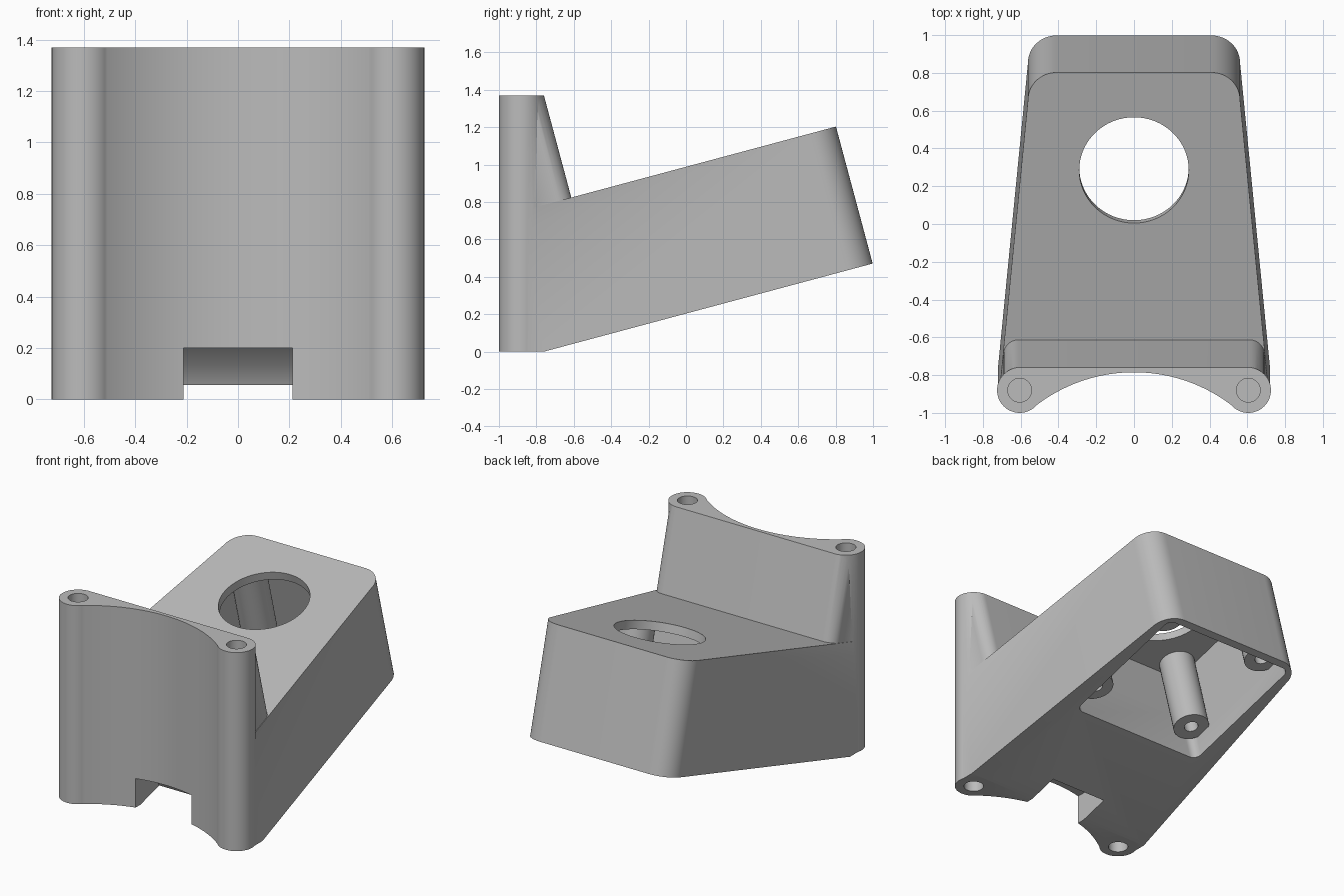
import bpy, bmesh
from math import sin, cos, pi, radians, atan2
from mathutils import Matrix

cube = bpy.data.objects.get("Cube")
if cube:
    bpy.data.objects.remove(cube, do_unlink=True)

grey = bpy.data.materials.new("plain grey")
grey.use_nodes = True
grey.diffuse_color = (0.5, 0.5, 0.5, 1)
grey.node_tree.nodes["Principled BSDF"].inputs["Base Color"].default_value = (0.5, 0.5, 0.5, 1)

# Frame of the inclined housing: its underside starts at y = -0.76, z = 0
TILT = Matrix.Translation((0, -0.76, 0)) @ Matrix.Rotation(radians(15), 4, 'X')
UPRIGHT = Matrix.Identity(4)


def prism(name, pts, low, high, frame=UPRIGHT):
    """Extrude a closed plan outline between two heights."""
    bm = bmesh.new()
    face = bm.faces.new([bm.verts.new((x, y, low)) for x, y in pts])
    new = bmesh.ops.extrude_face_region(bm, geom=[face])["geom"]
    bmesh.ops.translate(bm, vec=(0, 0, high - low),
                        verts=[v for v in new if isinstance(v, bmesh.types.BMVert)])
    bmesh.ops.recalc_face_normals(bm, faces=bm.faces)
    bm.transform(frame)
    mesh = bpy.data.meshes.new(name)
    bm.to_mesh(mesh)
    bm.free()
    mesh.materials.append(grey)
    obj = bpy.data.objects.new(name, mesh)
    bpy.context.collection.objects.link(obj)
    return obj


def arc(cx, cy, r, start, end, steps=12):
    angles = [start + (end - start) * i / steps for i in range(steps + 1)]
    return [(cx + r * cos(a), cy + r * sin(a)) for a in angles]


def rod(name, x, y, r, low, high, frame=UPRIGHT, sides=48):
    return prism(name, arc(x, y, r, 0, 2 * pi, sides)[:-1], low, high, frame)


def combine(target, tool, operation):
    mod = target.modifiers.new(operation, 'BOOLEAN')
    mod.operation, mod.object, mod.solver = operation, tool, 'EXACT'
    bpy.context.view_layer.objects.active = target
    bpy.ops.object.modifier_apply(modifier=mod.name)
    bpy.data.objects.remove(tool, do_unlink=True)


def tapered(rear, r, inset=0):
    """Plan narrowing to the rear, with rounded rear corners."""
    x = 0.72 - inset - 0.095 * (rear - r)
    half = [(0.72 - inset, -0.6), (0.72 - inset, 0)] + arc(x - r, rear - r, r, 0, pi / 2)
    return half + [(-px, py) for px, py in reversed(half)]


def mirrored(pts):
    return pts + [(-x, y) for x, y in reversed(pts)]


# Inclined housing and the taller mounting wedge in front of it
body = prism("bracket_body", tapered(1.82, 0.15), 0, 0.758, TILT)
combine(body, prism("wedge", tapered(0.355, 0.08, 0.003), 0.3, 1.8, TILT), 'UNION')

# Trim to the mounting height and the concave front face
COL_X, COL_Y, COL_R = 0.605, -0.88, 0.12
ARC_Y, ARC_R = -1.635, 0.85
side = atan2(COL_Y - ARC_Y, COL_X)
plan = arc(0, ARC_Y, ARC_R, pi - side, side, 40)
plan += [(COL_X, COL_Y), (0.9, COL_Y), (0.9, 1.3), (-0.9, 1.3), (-0.9, COL_Y), (-COL_X, COL_Y)]
combine(body, prism("front_trim", plan, 0, 1.37), 'INTERSECT')

# Screw columns with blind holes at both ends
for s in (-1, 1):
    combine(body, rod("column", s * COL_X, COL_Y, COL_R, 0, 1.37), 'UNION')
    for low, high in ((-0.1, 0.35), (1.02, 1.5)):
        combine(body, rod("column_hole", s * COL_X, COL_Y, 0.063, low, high), 'DIFFERENCE')

# Hollow open at the underside, with a round window in the roof
r = 0.05
right = arc(0.5 - r, 0.81 + r, r, -pi / 2, 0, 6) + arc(0.5 - r, 1.77 - r, r, 0, pi / 2, 6)
combine(body, prism("cavity", mirrored(right), -0.1, 0.7, TILT), 'DIFFERENCE')
combine(body, rod("window", 0, 1.285, 0.29, 0.6, 0.9, TILT, 64), 'DIFFERENCE')

# Cable notch at the bottom of the front face, profile drawn in y and z
SIDEWAYS = Matrix(((0, 0, 1, 0), (1, 0, 0, 0), (0, 1, 0, 0), (0, 0, 0, 1)))
notch = [(-1.2, -0.1), (-0.5, -0.1), (-0.555, 0.055), (-0.6, 0.13), (-0.68, 0.2), (-1.2, 0.2)]
combine(body, prism("notch", notch, -0.213, 0.213, SIDEWAYS), 'DIFFERENCE')

# Four screw posts inside the corners of the hollow
for x in (-0.4, 0.4):
    for y in (0.925, 1.655):
        combine(body, rod("post", x, y, 0.115, 0.15, 0.72, TILT, 32), 'UNION')
        combine(body, rod("post_hole", x, y, 0.045, 0.05, 0.5, TILT, 24), 'DIFFERENCE')

bpy.ops.object.select_all(action='DESELECT')
body.select_set(True)
bpy.context.view_layer.objects.active = body
bpy.ops.object.shade_smooth_by_angle(angle=radians(30))
